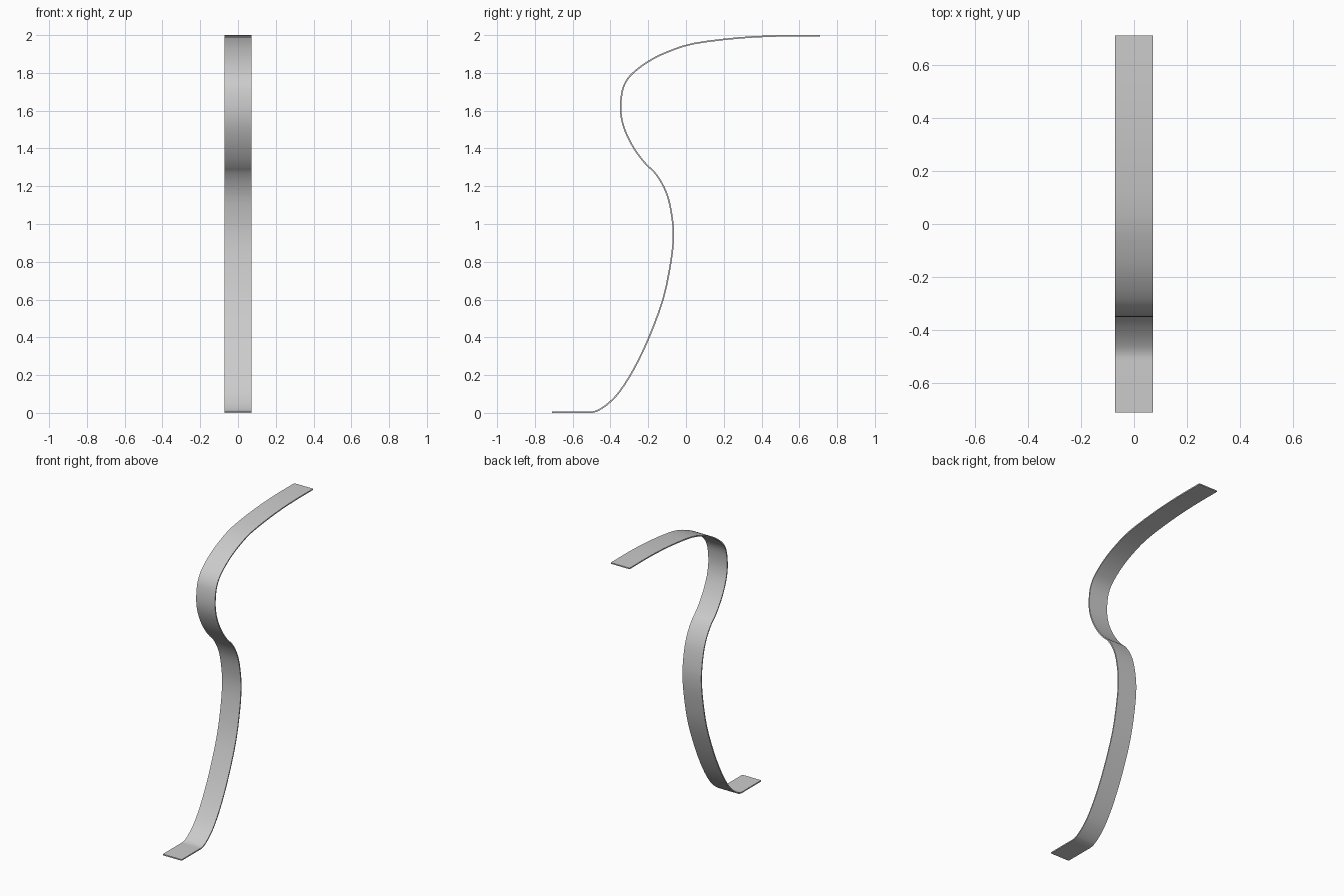
import bpy
import bmesh
from mathutils import Vector

cube = bpy.data.objects.get("Cube")
if cube:
    bpy.data.objects.remove(cube, do_unlink=True)

HALF_WIDTH = 0.071
THICKNESS = 0.008
STEPS = 3

# Side outline of the strip (y, z), from the foot up to the top tab
PROFILE = [
    (-0.71, 0.004), (-0.54, 0.004), (-0.49, 0.005), (-0.45, 0.022),
    (-0.40, 0.06), (-0.35, 0.115), (-0.28, 0.225), (-0.20, 0.39),
    (-0.122, 0.60), (-0.08, 0.80), (-0.067, 0.93), (-0.073, 1.03),
    (-0.095, 1.14), (-0.13, 1.22), (-0.17, 1.277), (-0.20, 1.305),
    (-0.24, 1.35), (-0.29, 1.425), (-0.33, 1.515), (-0.346, 1.60),
    (-0.340, 1.69), (-0.32, 1.75), (-0.28, 1.80), (-0.20, 1.86),
    (-0.10, 1.91), (0.04, 1.955), (0.28, 1.985), (0.50, 1.996),
    (0.71, 1.996),
]


def smooth_path(points, steps):
    """Spline through the points, with the end points doubled."""
    pts = [Vector(p) for p in points]
    pts = [pts[0]] + pts + [pts[-1]]
    path = []
    for a, b, c, d in zip(pts, pts[1:], pts[2:], pts[3:]):
        for i in range(steps):
            t = i / steps
            path.append(b + (c - a) * t / 2
                        + (a - b * 2.5 + c * 2 - d / 2) * t ** 2
                        + ((b - c) * 3 + d - a) * t ** 3 / 2)
    return path + [pts[-1]]


def make_material(name, color):
    mat = bpy.data.materials.new(name)
    mat.use_nodes = True
    mat.diffuse_color = color
    mat.node_tree.nodes["Principled BSDF"].inputs["Base Color"].default_value = color
    return mat


# Curved strip: the outline swept across the width
bm = bmesh.new()
rows = [[bm.verts.new((x, p.x, p.y)) for x in (-HALF_WIDTH, HALF_WIDTH)]
        for p in smooth_path(PROFILE, STEPS)]
for (a, b), (c, d) in zip(rows, rows[1:]):
    bm.faces.new((a, b, d, c))
mesh = bpy.data.meshes.new("curved_strip")
bm.to_mesh(mesh)
bm.free()
strip = bpy.data.objects.new("curved_strip", mesh)
bpy.context.collection.objects.link(strip)
mesh.materials.append(make_material("plain_grey", (0.6, 0.6, 0.6, 1)))

# Sheet thickness
solid = strip.modifiers.new("thickness", "SOLIDIFY")
solid.thickness = THICKNESS
solid.offset = 0
solid.use_even_offset = True

# Smooth bends with crisp strip edges
bpy.ops.object.select_all(action="DESELECT")
strip.select_set(True)
bpy.context.view_layer.objects.active = strip
bpy.ops.object.modifier_apply(modifier="thickness")
bpy.ops.object.shade_smooth_by_angle(angle=0.7)
